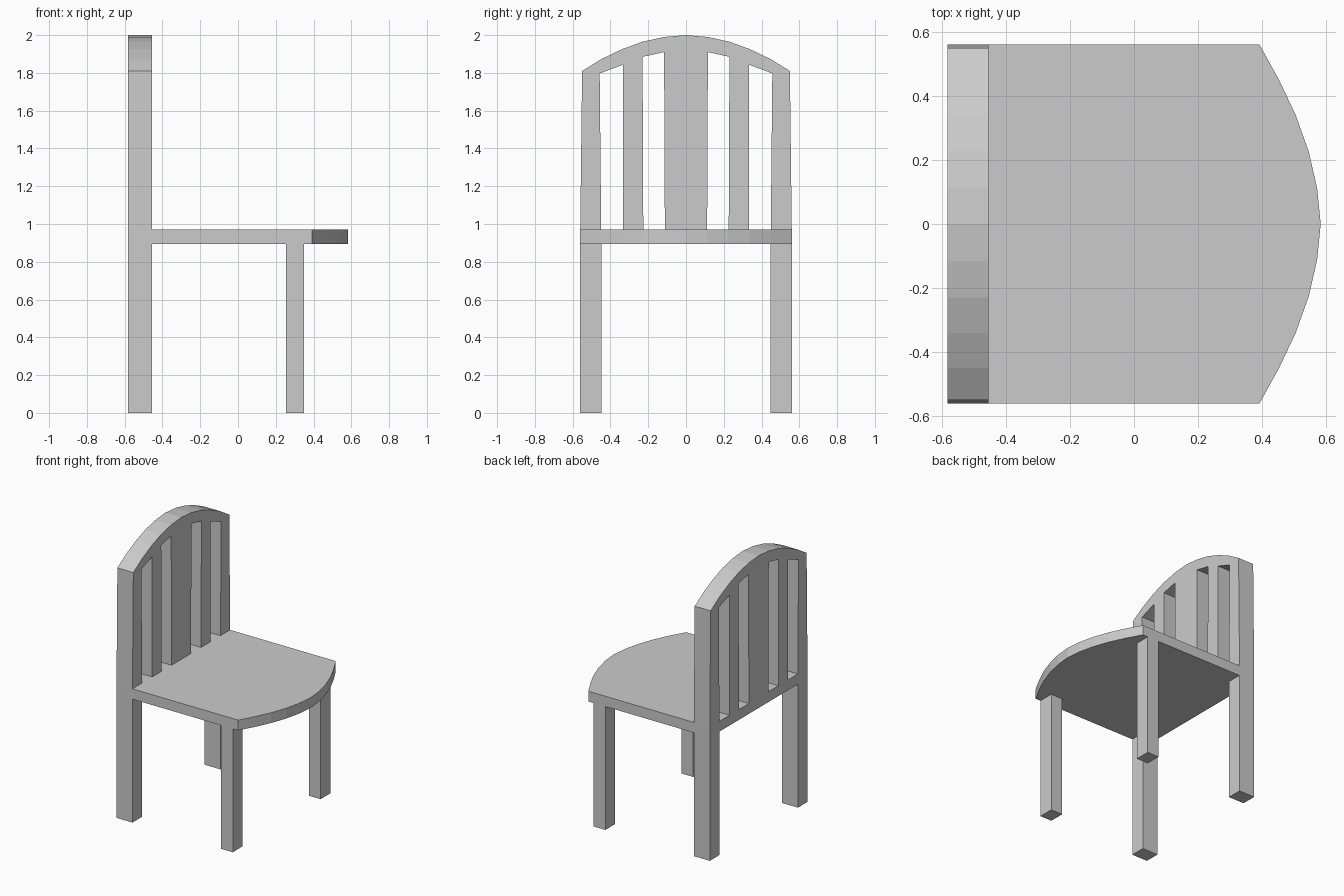
import bpy, bmesh
from math import pi

if "Cube" in bpy.data.objects:
    bpy.data.objects.remove(bpy.data.objects["Cube"])


def extrude_outline(name, loops, depth, location, rotation=(0, 0, 0)):
    """Filled 2D outline (extra loops are holes), extruded and welded to a mesh."""
    curve = bpy.data.curves.new(name, 'CURVE')
    curve.dimensions = '2D'
    curve.fill_mode = 'BOTH'
    curve.extrude = depth / 2
    for loop in loops:
        spline = curve.splines.new('POLY')
        spline.points.add(len(loop) - 1)
        for point, (u, v) in zip(spline.points, loop):
            point.co = (u, v, 0, 1)
        spline.use_cyclic_u = True
    temp = bpy.data.objects.new(name + "_outline", curve)
    bpy.context.collection.objects.link(temp)
    mesh = bpy.data.meshes.new_from_object(
        temp.evaluated_get(bpy.context.evaluated_depsgraph_get()))
    bpy.data.objects.remove(temp)
    bm = bmesh.new()
    bm.from_mesh(mesh)
    bmesh.ops.remove_doubles(bm, verts=bm.verts, dist=0.0005)
    bmesh.ops.recalc_face_normals(bm, faces=bm.faces)
    for face in bm.faces:
        face.smooth = False
    bm.to_mesh(mesh)
    bm.free()
    obj = bpy.data.objects.new(name, mesh)
    bpy.context.collection.objects.link(obj)
    obj.location = location
    obj.rotation_euler = rotation
    return obj


def box(name, low, high):
    bpy.ops.mesh.primitive_cube_add(
        size=1, location=[(a + b) / 2 for a, b in zip(low, high)])
    obj = bpy.context.object
    obj.name = name
    obj.scale = [b - a for a, b in zip(low, high)]
    bpy.ops.object.transform_apply(location=False, rotation=False, scale=True)


def mirrored(points, axis):
    """Half outline followed by its mirror image in reverse order."""
    flip = [(-u, v) if axis == 0 else (u, -v) for u, v in reversed(points)]
    return points + [p for p in flip if p not in points]


SEAT_BOTTOM, SEAT_TOP = 0.895, 0.97
BACK, BACK_FRONT, HALF_WIDTH = -0.583, -0.455, 0.56

# Back frame: rear legs, seat rail, posts, slats and arched top in one profile
outer = mirrored([(0, 2.0), (0.115, 1.99), (0.23, 1.965), (0.34, 1.925),
                  (0.45, 1.872), (0.55, 1.81), (HALF_WIDTH, SEAT_TOP),
                  (HALF_WIDTH, 0), (0.45, 0), (0.45, SEAT_BOTTOM)], 0)
openings = [[(0.112, SEAT_TOP), (0.226, SEAT_TOP), (0.23, 1.885), (0.116, 1.91)],
            [(0.334, SEAT_TOP), (0.449, SEAT_TOP), (0.457, 1.797), (0.334, 1.843)]]
openings += [[(-u, v) for u, v in hole] for hole in openings]
extrude_outline("back_frame", [outer] + openings, BACK_FRONT - BACK,
                ((BACK + BACK_FRONT) / 2, 0, 0), (pi / 2, 0, pi / 2))

# Seat with bowed front edge
seat = mirrored([(0.583, 0), (0.572, 0.11), (0.546, 0.225), (0.505, 0.34),
                 (0.453, 0.45), (0.392, HALF_WIDTH), (BACK_FRONT, HALF_WIDTH)], 1)
extrude_outline("seat", [seat], SEAT_TOP - SEAT_BOTTOM,
                (0, 0, (SEAT_TOP + SEAT_BOTTOM) / 2))

# Front legs
for side, y0, y1 in (("right", -HALF_WIDTH, -0.447), ("left", 0.447, HALF_WIDTH)):
    box("front_leg_" + side, (0.255, y0, 0), (0.35, y1, SEAT_BOTTOM))
